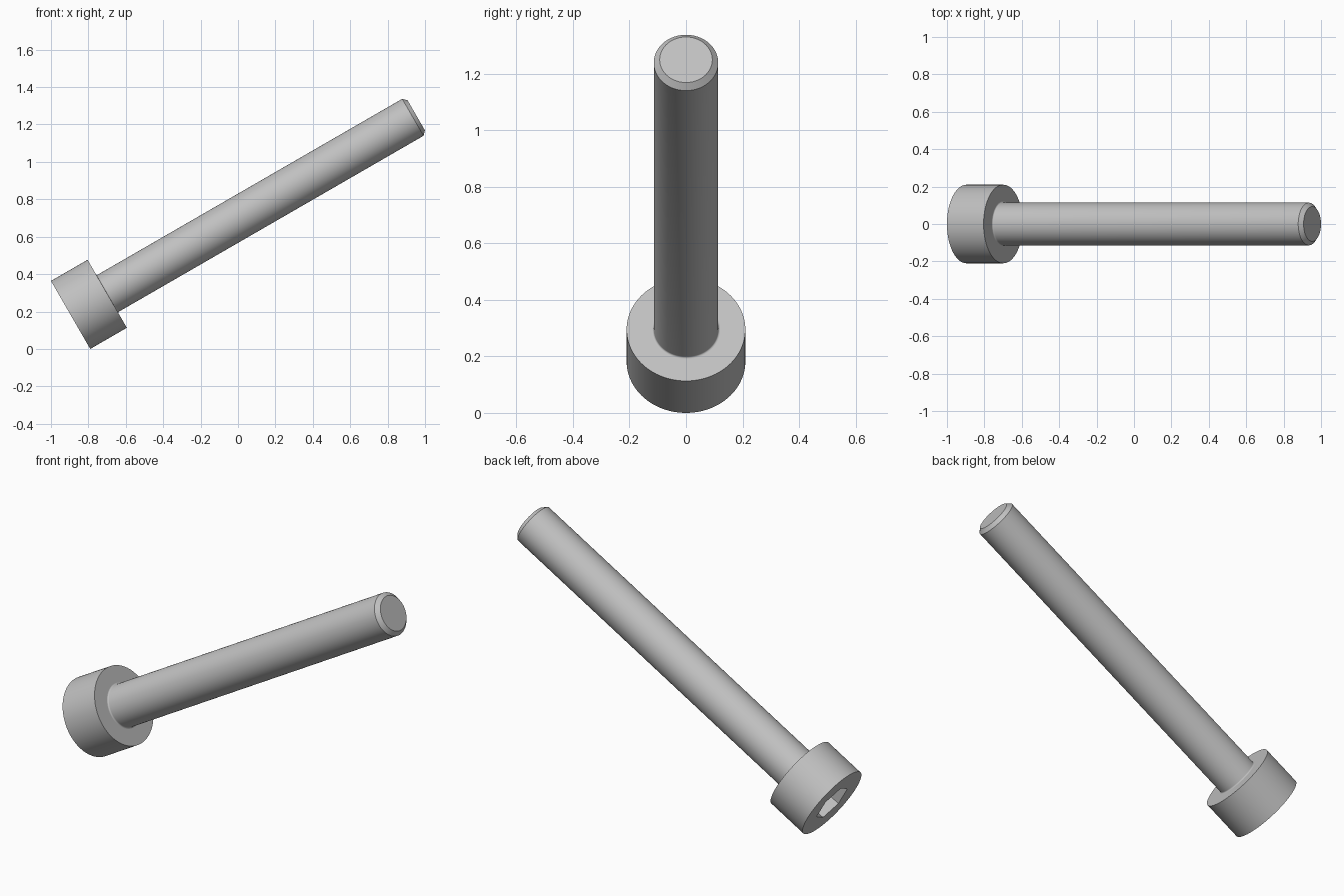
import bpy, math
from mathutils import Matrix, Vector

cube = bpy.data.objects.get("Cube")
if cube:
    bpy.data.objects.remove(cube, do_unlink=True)

HEAD_R, HEAD_H = 0.21, 0.226
SHAFT_R, LENGTH = 0.114, 2.134
CHAMFER, FILLET = 0.021, 0.007
SOCKET_R, SOCKET_DEPTH = 0.11, 0.1
TILT = math.radians(60)

steel = bpy.data.materials.new("steel_grey")
steel.use_nodes = True
colour = (0.53, 0.53, 0.53, 1)
steel.diffuse_color = colour
steel.node_tree.nodes["Principled BSDF"].inputs["Base Color"].default_value = colour

# The screw is built along z, then tilted to rest on the rim of its head
place = (Matrix.Translation((-1 + HEAD_R * math.cos(TILT), 0, HEAD_R * math.sin(TILT)))
         @ Matrix.Rotation(TILT, 4, "Y"))


def lathe(name, profile, sides):
    """Closed solid from (radius, height) rings."""
    verts, faces = [], []
    for r, z in profile:
        for i in range(sides):
            a = math.tau * i / sides
            verts.append(place @ Vector((r * math.cos(a), r * math.sin(a), z)))
    for k in range(len(profile) - 1):
        for i in range(sides):
            j = (i + 1) % sides
            lo, hi = k * sides, (k + 1) * sides
            faces.append((lo + i, lo + j, hi + j, hi + i))
    faces.append(tuple(reversed(range(sides))))
    faces.append(tuple(range(len(verts) - sides, len(verts))))
    mesh = bpy.data.meshes.new(name)
    mesh.from_pydata(verts, [], faces)
    mesh.materials.append(steel)
    obj = bpy.data.objects.new(name, mesh)
    bpy.context.collection.objects.link(obj)
    return obj


def smooth(obj):
    bpy.ops.object.select_all(action="DESELECT")
    obj.select_set(True)
    bpy.context.view_layer.objects.active = obj
    bpy.ops.object.shade_smooth_by_angle(angle=math.radians(30))


# Head with a hexagonal socket
head = lathe("head", [(HEAD_R, 0), (HEAD_R, HEAD_H)], 96)
cutter = lathe("socket_cutter", [(SOCKET_R, -0.05), (SOCKET_R, SOCKET_DEPTH)], 6)
cut = head.modifiers.new("socket", "BOOLEAN")
cut.operation = "DIFFERENCE"
cut.solver = "EXACT"
cut.object = cutter
bpy.context.view_layer.objects.active = head
bpy.ops.object.modifier_apply(modifier=cut.name)
bpy.data.objects.remove(cutter, do_unlink=True)
smooth(head)

# Shaft with a small fillet under the head and a chamfered tip
fillet = [(SHAFT_R + FILLET * (1 - math.sin(a)), HEAD_H + FILLET * (1 - math.cos(a)))
          for a in (math.pi / 2 * i / 4 for i in range(5))]
tip = [(SHAFT_R, LENGTH - CHAMFER), (SHAFT_R - CHAMFER, LENGTH)]
base = [(SHAFT_R + FILLET, HEAD_H - 0.02)]
shaft = lathe("shaft", base + fillet + tip, 96)
smooth(shaft)
